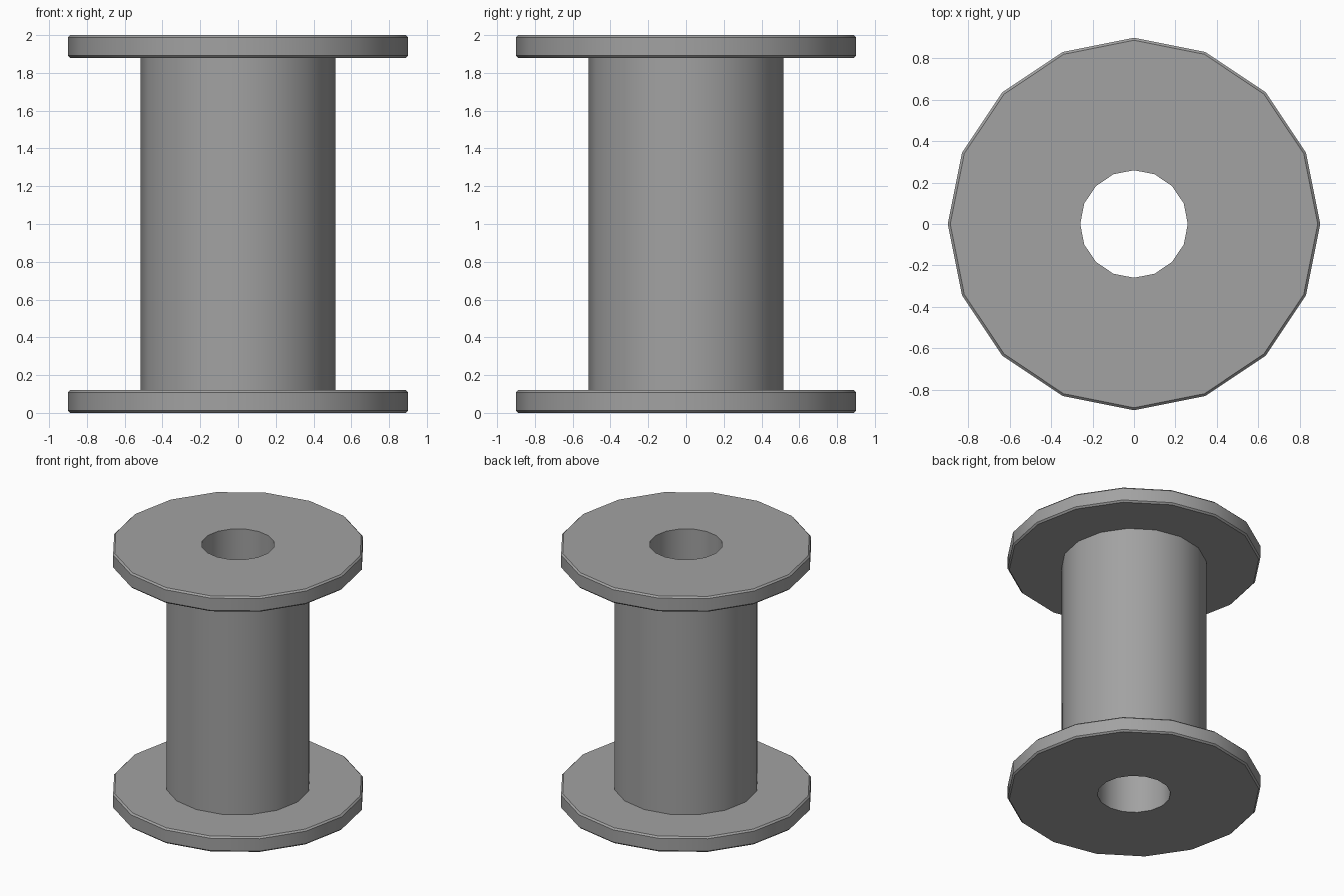
import bpy, bmesh, math

SIDES = 16
FLANGE_R, BARREL_R, BORE_R = 0.90, 0.515, 0.26
HEIGHT, FLANGE_H, BEVEL = 2.0, 0.12, 0.012

cube = bpy.data.objects.get("Cube")
if cube:
    bpy.data.objects.remove(cube, do_unlink=True)

# Plain grey
grey = bpy.data.materials.new("grey")
grey.use_nodes = True
colour = (0.36, 0.36, 0.36, 1)
grey.diffuse_color = colour
grey.node_tree.nodes["Principled BSDF"].inputs["Base Color"].default_value = colour


def lathe(name, profile):
    """Revolve a closed (radius, z) profile about the z axis."""
    bm = bmesh.new()
    rings = []
    for i in range(SIDES):
        a = 2 * math.pi * i / SIDES
        rings.append([bm.verts.new((r * math.cos(a), r * math.sin(a), z)) for r, z in profile])
    n = len(profile)
    for i in range(SIDES):
        a, b = rings[i], rings[(i + 1) % SIDES]
        for j in range(n):
            k = (j + 1) % n
            bm.faces.new((a[j], b[j], b[k], a[k]))
    bmesh.ops.recalc_face_normals(bm, faces=bm.faces)
    mesh = bpy.data.meshes.new(name)
    bm.to_mesh(mesh)
    bm.free()
    mesh.materials.append(grey)
    obj = bpy.data.objects.new(name, mesh)
    bpy.context.collection.objects.link(obj)
    return obj


# Lower half: bore edge, bevelled flange, barrel root; the upper half mirrors it
lower = [
    (BORE_R, 0),
    (FLANGE_R - BEVEL, 0),
    (FLANGE_R, BEVEL),
    (FLANGE_R, FLANGE_H - BEVEL),
    (FLANGE_R - BEVEL, FLANGE_H),
    (BARREL_R, FLANGE_H),
]
upper = [(r, HEIGHT - z) for r, z in reversed(lower)]
spool = lathe("spool", lower + upper)

# Smooth round walls, sharp rims
bpy.ops.object.select_all(action="DESELECT")
spool.select_set(True)
bpy.context.view_layer.objects.active = spool
bpy.ops.object.shade_smooth_by_angle(angle=math.radians(30))
